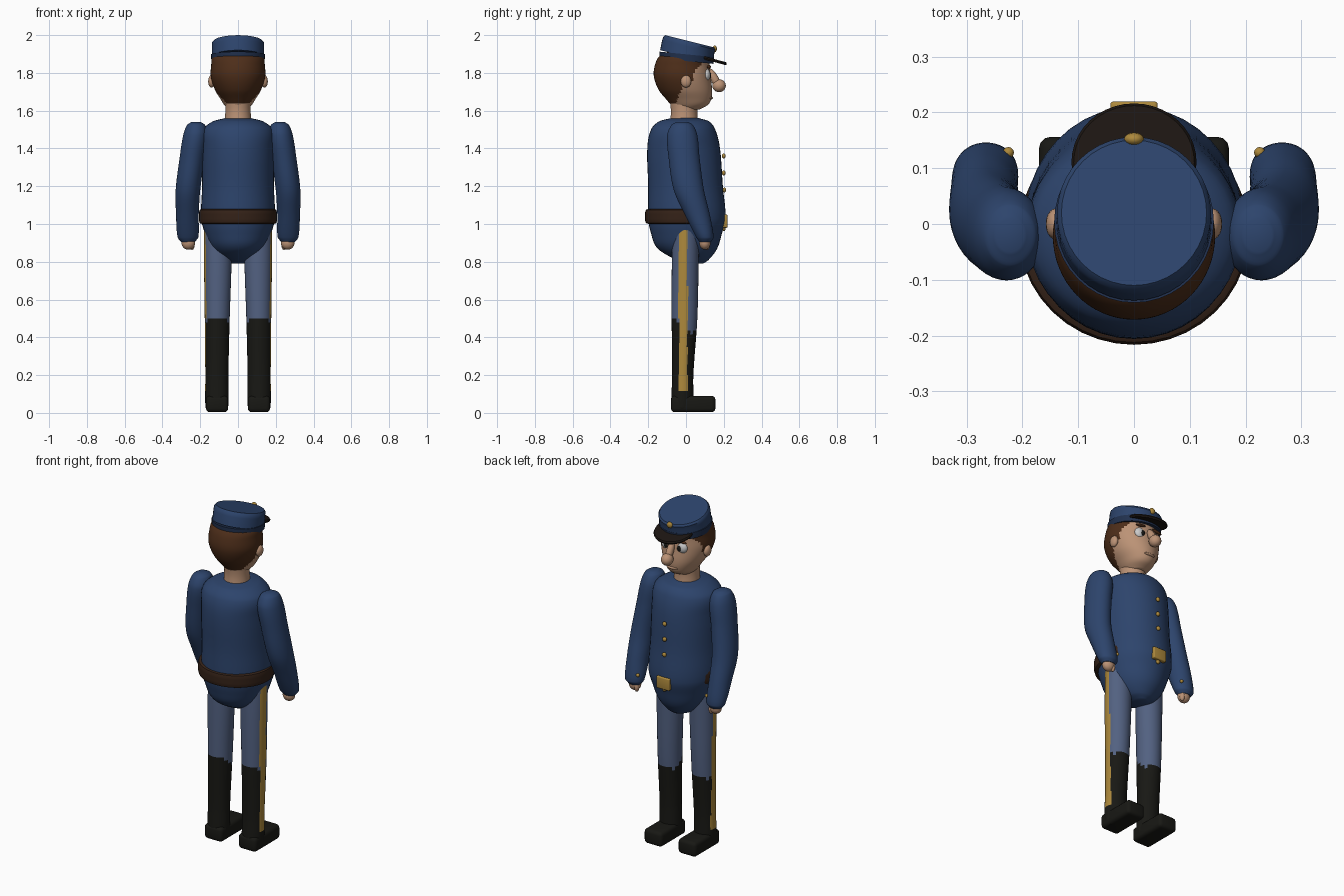
import bpy, bmesh, math
from mathutils import Vector, Matrix

if "Cube" in bpy.data.objects:
    bpy.data.objects.remove(bpy.data.objects["Cube"])

def mat(name, c):
    m = bpy.data.materials.new(name)
    m.diffuse_color = (*c, 1)
    m.use_nodes = True
    m.node_tree.nodes["Principled BSDF"].inputs["Base Color"].default_value = m.diffuse_color
    return m

BLUE = mat("coat_blue", (.026, .058, .15))
BAND = mat("band_blue", (.015, .03, .075))
PANTS = mat("trouser_blue", (.085, .12, .22))
BLACK = mat("boot_black", (.009, .009, .007))
VISOR = mat("visor_brown", (.012, .008, .006))
HAIR = mat("hair_brown", (.075, .027, .01))
LEATHER = mat("leather_brown", (.035, .016, .009))
SKIN = mat("skin", (.5, .29, .18))
GOLD = mat("gold", (.42, .25, .045))
WHITE = mat("eye_white", (.75, .75, .72))

def finish(name, bm, mats, pick=None, angle=40):
    bmesh.ops.recalc_face_normals(bm, faces=bm.faces)
    for f in bm.faces:
        f.smooth = True
        if pick:
            f.material_index = pick(f.calc_center_median())
    me = bpy.data.meshes.new(name)
    bm.to_mesh(me)
    bm.free()
    for m in mats:
        me.materials.append(m)
    me.set_sharp_from_angle(angle=math.radians(angle))
    ob = bpy.data.objects.new(name, me)
    bpy.context.collection.objects.link(ob)
    return ob

def loft(name, rings, mats, steps=5, seg=40, tilt=0, sx=1, pick=None):
    """Elliptical rings (z, cx, cy, rx, ry), spline-blended when steps > 1."""
    R = [Vector(r) for r in rings]
    path = []
    for i in range(len(R) - 1):
        p0, p1, p2, p3 = R[max(i-1, 0)], R[i], R[i+1], R[min(i+2, len(R)-1)]
        for k in range(steps):
            t = k / steps
            d = p2 - p1
            m1 = (p2 - p0) * (d[0] / (p2[0] - p0[0]))
            m2 = (p3 - p1) * (d[0] / (p3[0] - p1[0]))
            path.append(p1*(2*t**3-3*t*t+1) + m1*(t**3-2*t*t+t)
                        + p2*(3*t*t-2*t**3) + m2*(t**3-t*t))
    path.append(R[-1])
    bm = bmesh.new()
    loops = []
    for z, cx, cy, rx, ry in path:
        loops.append([bm.verts.new((sx*(cx + rx*math.cos(a)), cy + ry*math.sin(a),
                                    z + tilt*ry*math.sin(a)))
                      for a in (2*math.pi*j/seg for j in range(seg))])
    for a, b in zip(loops, loops[1:]):
        for j in range(seg):
            bm.faces.new((a[j], a[(j+1) % seg], b[(j+1) % seg], b[j]))
    bm.faces.new(loops[0])
    bm.faces.new(loops[-1])
    return finish(name, bm, mats, pick)

def span(z, y0, y1, rx):
    return (z, 0, (y0+y1)/2, rx, (y1-y0)/2)

def ball(name, loc, size, m, rx=0, ry=0, seg=20):
    bm = bmesh.new()
    M = (Matrix.Translation(loc) @ Matrix.Rotation(rx, 4, 'X')
         @ Matrix.Rotation(ry, 4, 'Y') @ Matrix.Diagonal((*size, 1)))
    bmesh.ops.create_uvsphere(bm, u_segments=seg, v_segments=seg//2, radius=1, matrix=M)
    return finish(name, bm, [m])

def box(name, loc, size, m, bevel):
    bm = bmesh.new()
    bmesh.ops.create_cube(bm, size=1, matrix=Matrix.Translation(loc) @ Matrix.Diagonal((*size, 1)))
    bmesh.ops.bevel(bm, geom=bm.edges[:], offset=bevel, segments=3, profile=.5, affect='EDGES')
    return finish(name, bm, [m])

# Coat body with rounded belly and seat
loft("coat", [span(.79, .02, .09, .03), span(.81, -.05, .12, .08), span(.87, -.15, .165, .14),
              span(.95, -.185, .19, .175), span(1.03, -.2, .21, .195), span(1.2, -.2, .195, .19),
              span(1.4, -.205, .18, .19), span(1.5, -.185, .155, .185),
              span(1.545, -.14, .12, .13), span(1.56, -.08, .07, .07)], [BLUE])

# Belt, swallowed by the belly in front
loft("belt", [span(1.0, -.195, .17, .19), span(1.005, -.212, .18, .203), span(1.04, -.216, .185, .206),
              span(1.075, -.212, .18, .203), span(1.08, -.195, .17, .19)], [LEATHER], steps=3)
box("buckle", (0, .207, 1.015), (.085, .025, .07), GOLD, .006)
for z, y in ((1.36, .2), (1.27, .2), (1.18, .203), (.975, .2)):
    ball("button", (0, y, z), (.013, .01, .013), GOLD, seg=12)

# Neck
loft("neck", [span(1.53, -.085, .065, .072), span(1.6, -.08, .06, .067), span(1.68, -.09, .07, .07)], [SKIN])

# Head, with hair on the back, sides and sideburns
def hairline(c):
    if c.z > 1.80:
        limit = .04 + (c.z - 1.80) * .9
    elif c.z > 1.76:
        limit = .04
    else:
        limit = -.01 - (1.76 - c.z) * .35
    return 1 if c.y < limit and c.z > 1.64 else 0

loft("head", [span(1.605, -.06, .07, .05), span(1.63, -.08, .115, .073), span(1.66, -.105, .133, .092),
              span(1.71, -.145, .138, .122), span(1.78, -.17, .13, .144), span(1.84, -.165, .125, .142),
              span(1.89, -.14, .125, .133), span(1.91, -.1, .1, .1)],
     [SKIN, HAIR], steps=6, seg=64, pick=hairline)

# Face
ball("nose_bridge", (0, .15, 1.77), (.02, .022, .06), SKIN, rx=.5)
ball("nose_tip", (0, .175, 1.732), (.033, .036, .034), SKIN)
ball("lower_lip", (0, .13, 1.667), (.035, .012, .008), SKIN)
for s in (-1, 1):
    ball("eye", (s*.05, .107, 1.79), (.033, .022, .033), WHITE)
    ball("pupil", (s*.043, .127, 1.788), (.012, .006, .016), BLACK, seg=12)
    ball("eyebrow", (s*.055, .122, 1.832), (.034, .01, .008), HAIR, ry=s*.15)
    ball("ear", (s*.14, .0, 1.755), (.018, .028, .033), SKIN)

# Cap: band, crown leaning forward, visor and badge
loft("cap_band", [(1.862, 0, .003, .141, .143), (1.898, 0, .004, .143, .145)], [BAND], steps=1, tilt=-.1)
loft("cap_crown", [(1.885, 0, .004, .139, .141), (1.94, 0, .012, .138, .138), (1.957, 0, .018, .138, .138),
                   (1.967, 0, .02, .13, .13)], [BLUE], steps=1, tilt=-.25)
loft("visor", [(1.868, 0, .11, .108, .102), (1.876, 0, .111, .112, .105), (1.884, 0, .11, .108, .102)],
     [VISOR], steps=1, tilt=-.27)
ball("cap_badge", (0, .152, 1.927), (.018, .012, .018), GOLD, seg=12)

# Trouser legs painted with boots and a gold side stripe
def leg_paint(c):
    if abs(c.x) > .14 and -.038 < c.y < .008 and .11 < c.z < .97:
        return 2
    top = .49 - max(0, .08 - abs(c.y - .03)) * .9
    return 1 if c.z < top else 0

for s in (-1, 1):
    loft("leg", [(.005, .112, -.02, .045, .045), (.03, .112, -.02, .06, .058), (.2, .112, -.017, .061, .056),
                 (.5, .11, -.008, .066, .068), (.8, .107, -.004, .073, .071), (.98, .107, .0, .074, .07)],
         [PANTS, BLACK, GOLD], steps=14, seg=48, sx=s, pick=leg_paint)
    box("boot_foot", (s*.111, .038, .047), (.118, .236, .086), BLACK, .02)

    # Sleeves, cuff buttons and hands
    loft("sleeve", [(1.54, .222, -.02, .025, .03), (1.525, .222, -.02, .047, .056), (1.47, .225, -.02, .065, .08),
                    (1.35, .243, -.01, .066, .082), (1.18, .265, .015, .065, .08), (1.05, .268, .06, .06, .066),
                    (.93, .265, .1, .055, .046), (.905, .265, .102, .036, .03)][::-1], [BLUE], sx=s)
    ball("cuff_button", (s*.225, .128, .97), (.01, .01, .01), GOLD, seg=12)
    ball("hand", (s*.263, .1, .9), (.036, .03, .036), SKIN)
    ball("thumb", (s*.243, .112, .89), (.014, .015, .028), SKIN, seg=12)
